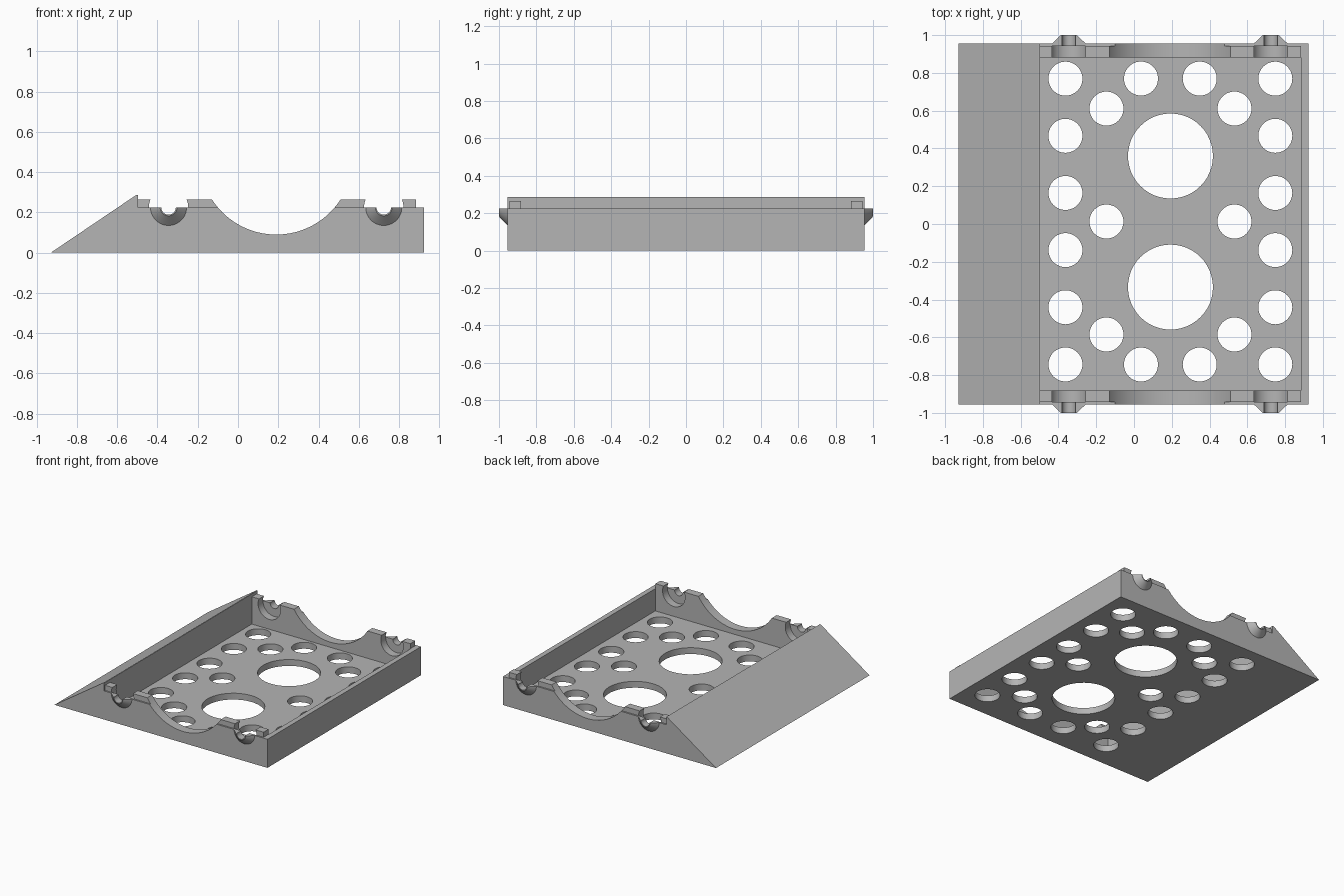
import bpy, bmesh, math

if "Cube" in bpy.data.objects:
    bpy.data.objects.remove(bpy.data.objects["Cube"], do_unlink=True)

grey = bpy.data.materials.new("plain grey")
grey.use_nodes = True
colour = (0.46, 0.46, 0.46, 1)
grey.diffuse_color = colour
grey.node_tree.nodes["Principled BSDF"].inputs["Base Color"].default_value = colour

RIM = 0.225            # wall top height
DEPTH = 0.955          # half depth of the body
MID = 0.013            # centre line of the hole pattern


def disc(x, z, r, turn=1.0, n=48):
    """Circle, or lower half circle, in the xz plane."""
    count = n if turn == 1 else n // 2 + 1
    return [(x + r * math.cos(math.pi + math.tau * i / n),
             z + r * math.sin(math.pi + math.tau * i / n)) for i in range(count)]


def rect(x0, x1, z0, z1):
    return [(x0, z0), (x1, z0), (x1, z1), (x0, z1)]


def loft(name, near, y0, y1, far=None):
    """Solid between two xz outlines with equal point counts."""
    far = far or near
    bm = bmesh.new()
    a = [bm.verts.new((x, y0, z)) for x, z in near]
    b = [bm.verts.new((x, y1, z)) for x, z in far]
    bm.faces.new(a)
    bm.faces.new(b[::-1])
    for i in range(len(a)):
        j = (i + 1) % len(a)
        bm.faces.new((a[i], b[i], b[j], a[j]))
    bmesh.ops.recalc_face_normals(bm, faces=bm.faces)
    mesh = bpy.data.meshes.new(name)
    bm.to_mesh(mesh)
    bm.free()
    mesh.materials.append(grey)
    obj = bpy.data.objects.new(name, mesh)
    bpy.context.collection.objects.link(obj)
    return obj


def combine(target, tool, operation):
    mod = target.modifiers.new(tool.name, "BOOLEAN")
    mod.operation, mod.solver, mod.object = operation, "EXACT", tool
    bpy.context.view_layer.objects.active = target
    bpy.ops.object.modifier_apply(modifier=mod.name)
    bpy.data.objects.remove(tool, do_unlink=True)


# Body with ramp on one side
body = loft("ramped_tray",
            [(-0.93, 0), (0.925, 0), (0.925, RIM), (-0.497, RIM),
             (-0.497, 0.287), (-0.505, 0.287)], -DEPTH, DEPTH)

# Raised lips and flared half-round bosses on both end walls
clips = (-0.345, 0.724)
for s in (-1, 1):
    combine(body, loft("lip", rect(-0.52, 0.883, 0.15, 0.265), s * 0.86, s * 0.943), "UNION")
    for x in clips:
        combine(body, loft("boss", disc(x, RIM, 0.095, 0.5), s * 0.95, s,
                           disc(x, RIM, 0.042, 0.5)), "UNION")

# Inner recess and the wide dip across the end walls
combine(body, loft("recess", rect(-0.497, 0.885, 0.05, 0.6), -0.882, 0.882), "DIFFERENCE")
combine(body, loft("dip", disc(0.19, 0.47, 0.38, n=96), -1.1, 1.1), "DIFFERENCE")

# Clip pockets and axle grooves
for x in clips:
    for s in (-1, 1):
        combine(body, loft("pocket", disc(x, RIM, 0.098), s * 0.8, s * 0.943), "DIFFERENCE")
    combine(body, loft("groove", disc(x, RIM, 0.036), -1.1, 1.1), "DIFFERENCE")

# Floor hole pattern, symmetric about the middle line
holes = [(0.193, MID + s * 0.347, 0.225) for s in (-1, 1)]
for x in (-0.363, 0.748):
    holes += [(x, MID + k * 0.1513, 0.09) for k in (-5, -3, -1, 1, 3, 5)]
for x in (0.037, 0.348):
    holes += [(x, MID + s * 0.757, 0.09) for s in (-1, 1)]
for x in (-0.146, 0.532):
    holes += [(x, MID + s * 0.598, 0.09) for s in (-1, 0, 1)]
bm = bmesh.new()
for x, y, r in holes:
    made = bmesh.ops.create_cone(bm, cap_ends=True, segments=48, radius1=r, radius2=r, depth=0.14)
    bmesh.ops.translate(bm, verts=made["verts"], vec=(x, y, 0.03))
mesh = bpy.data.meshes.new("holes")
bm.to_mesh(mesh)
bm.free()
mesh.materials.append(grey)
drill = bpy.data.objects.new("holes", mesh)
bpy.context.collection.objects.link(drill)
combine(body, drill, "DIFFERENCE")

# Smooth curved faces, keep edges sharp
bpy.ops.object.select_all(action="DESELECT")
body.select_set(True)
bpy.context.view_layer.objects.active = body
bpy.ops.object.shade_smooth_by_angle(angle=math.radians(25))
